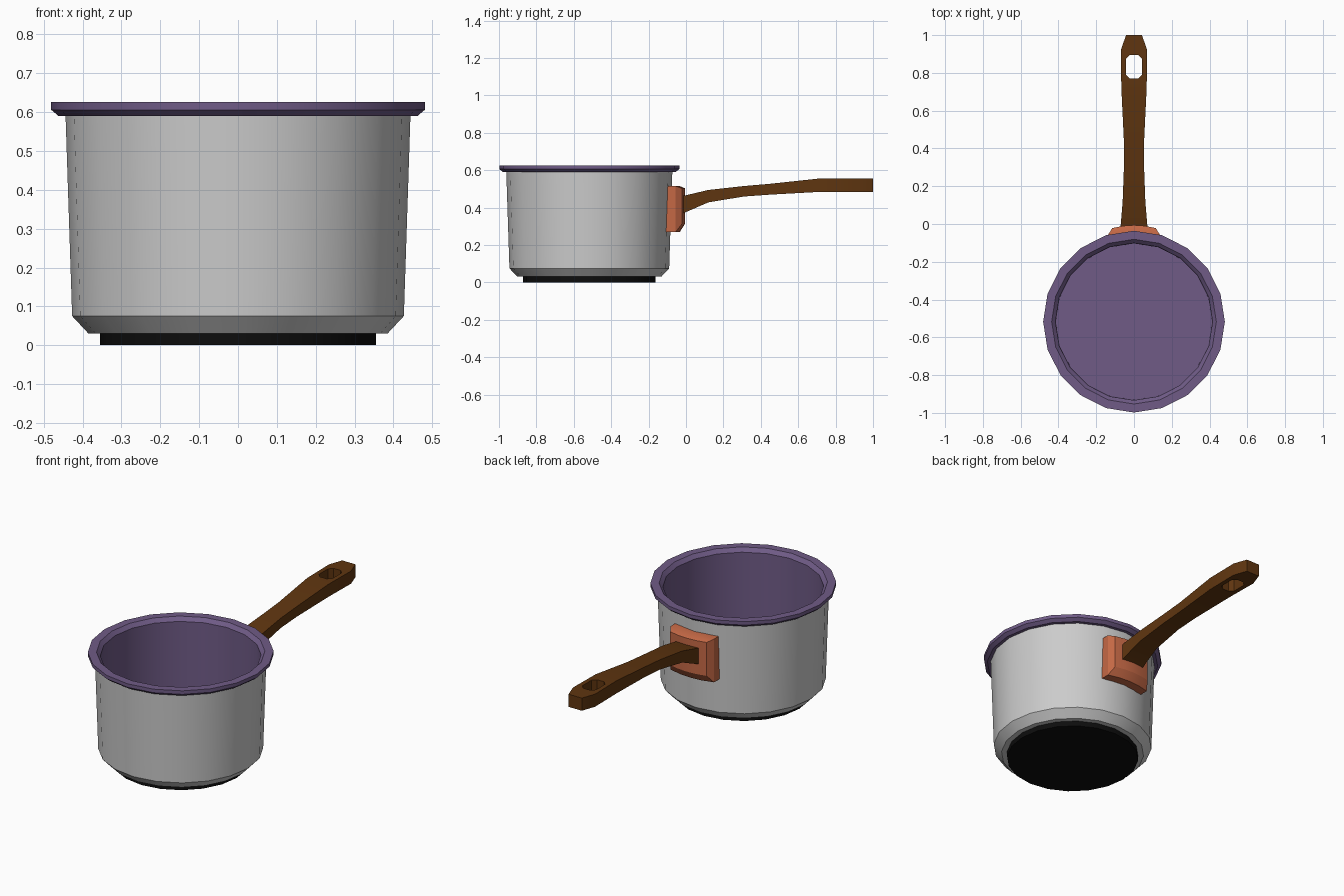
import bpy, bmesh, math

if "Cube" in bpy.data.objects:
    bpy.data.objects.remove(bpy.data.objects["Cube"])

CY = -0.517   # pot axis
SIDES = 20


def material(name, rgb):
    m = bpy.data.materials.new(name)
    m.diffuse_color = (*rgb, 1)
    m.use_nodes = True
    m.node_tree.nodes["Principled BSDF"].inputs["Base Color"].default_value = m.diffuse_color
    return m


purple = material("purple_enamel", (0.16, 0.105, 0.24))
brown = material("brown_wood", (0.115, 0.036, 0.005))
copper = material("copper", (0.56, 0.14, 0.06))
black = material("black", (0.004, 0.004, 0.004))


def finish(name, bm, mat=None, angle=30):
    bmesh.ops.recalc_face_normals(bm, faces=bm.faces)
    me = bpy.data.meshes.new(name)
    bm.to_mesh(me)
    bm.free()
    ob = bpy.data.objects.new(name, me)
    bpy.context.collection.objects.link(ob)
    if mat:
        me.materials.append(mat)
    if angle:
        smooth(ob, angle)
    return ob


def smooth(ob, angle):
    bpy.ops.object.select_all(action='DESELECT')
    ob.select_set(True)
    bpy.context.view_layer.objects.active = ob
    bpy.ops.object.shade_smooth_by_angle(angle=math.radians(angle))


def loft(rings, caps=(True, True), closed=False):
    """Skin a list of equal-length vertex loops."""
    bm = bmesh.new()
    vs = [[bm.verts.new(p) for p in r] for r in rings]
    n = len(rings[0])
    pairs = list(zip(vs, vs[1:])) + ([(vs[-1], vs[0])] if closed else [])
    for a, b in pairs:
        for i in range(n):
            j = (i + 1) % n
            bm.faces.new((a[i], a[j], b[j], b[i]))
    if caps[0]:
        bm.faces.new(vs[0])
    if caps[1]:
        bm.faces.new(vs[-1])
    return bm


def lathe(name, profile, mat=None, caps=(True, True)):
    rings = [[(r * math.cos(2 * math.pi * i / SIDES),
               CY + r * math.sin(2 * math.pi * i / SIDES), z)
              for i in range(SIDES)] for r, z in profile]
    ob = finish(name, loft(rings, caps), mat)
    return ob


# Pot: dark base disc, metal shell, enamel rim and lining
lathe("base_disc", [(0.355, 0), (0.355, 0.032)], black)
lathe("pot_shell", [(0.385, 0.03), (0.427, 0.075), (0.444, 0.592)], caps=(True, False))
lining = lathe("rim_and_lining",
               [(0.44, 0.59), (0.462, 0.59), (0.481, 0.606), (0.481, 0.626),
                (0.436, 0.626), (0.416, 0.605), (0.414, 0.07)],
               purple, caps=(False, True))
# the lining is an open shell: its floor must face up
if max(lining.data.polygons, key=lambda p: p.area).normal.z < 0:
    lining.data.flip_normals()


# Bracket: curved plate stepping in towards the handle
def plate_ring(hw, z0, z1, y):
    xs = [-hw, -hw / 2, 0, hw / 2, hw]
    ys = [y - x * x * 1.2 for x in xs]
    return ([(x, yy, z0) for x, yy in zip(xs, ys)] +
            [(x, yy, z1) for x, yy in zip(xs[::-1], ys[::-1])])


def cap_strip(bm, ring):
    bm.verts.ensure_lookup_table()
    for i in range(4):
        bm.faces.new([bm.verts[ring * 10 + k] for k in (i, i + 1, 8 - i, 9 - i)])


bracket = loft([plate_ring(0.137, 0.268, 0.515, -0.086),
                plate_ring(0.137, 0.268, 0.515, -0.034),
                plate_ring(0.115, 0.312, 0.503, -0.006)], (False, False))
cap_strip(bracket, 0)
cap_strip(bracket, 2)
finish("handle_bracket", bracket, copper)

# Handle: rectangular sections (y, half width, bottom z, top z)
sections = [(-0.025, 0.072, 0.365, 0.46), (0.12, 0.06, 0.428, 0.494),
            (0.31, 0.053, 0.459, 0.515), (0.45, 0.054, 0.469, 0.527),
            (0.72, 0.067, 0.484, 0.556), (0.92, 0.07, 0.484, 0.556),
            (1.0, 0.042, 0.484, 0.556)]
handle = finish("handle", loft([[(-w, y, a), (w, y, a), (w, y, b), (-w, y, b)]
                                for y, w, a, b in sections]), brown, 0)

# Octagonal hanging hole
hole = [(0.022, 0.77), (0.043, 0.792), (0.043, 0.873), (0.022, 0.895)]
outline = hole + [(-x, y) for x, y in hole[::-1]]
cutter = finish("hole_cutter", loft([[(x, y, z) for x, y in outline]
                                     for z in (0.4, 0.65)]), None, 0)
cutter.hide_render = True
mod = handle.modifiers.new("hole", 'BOOLEAN')
mod.operation, mod.object, mod.solver = 'DIFFERENCE', cutter, 'EXACT'
bpy.context.view_layer.objects.active = handle
bpy.ops.object.modifier_apply(modifier="hole")
bpy.data.objects.remove(cutter)
smooth(handle, 30)
